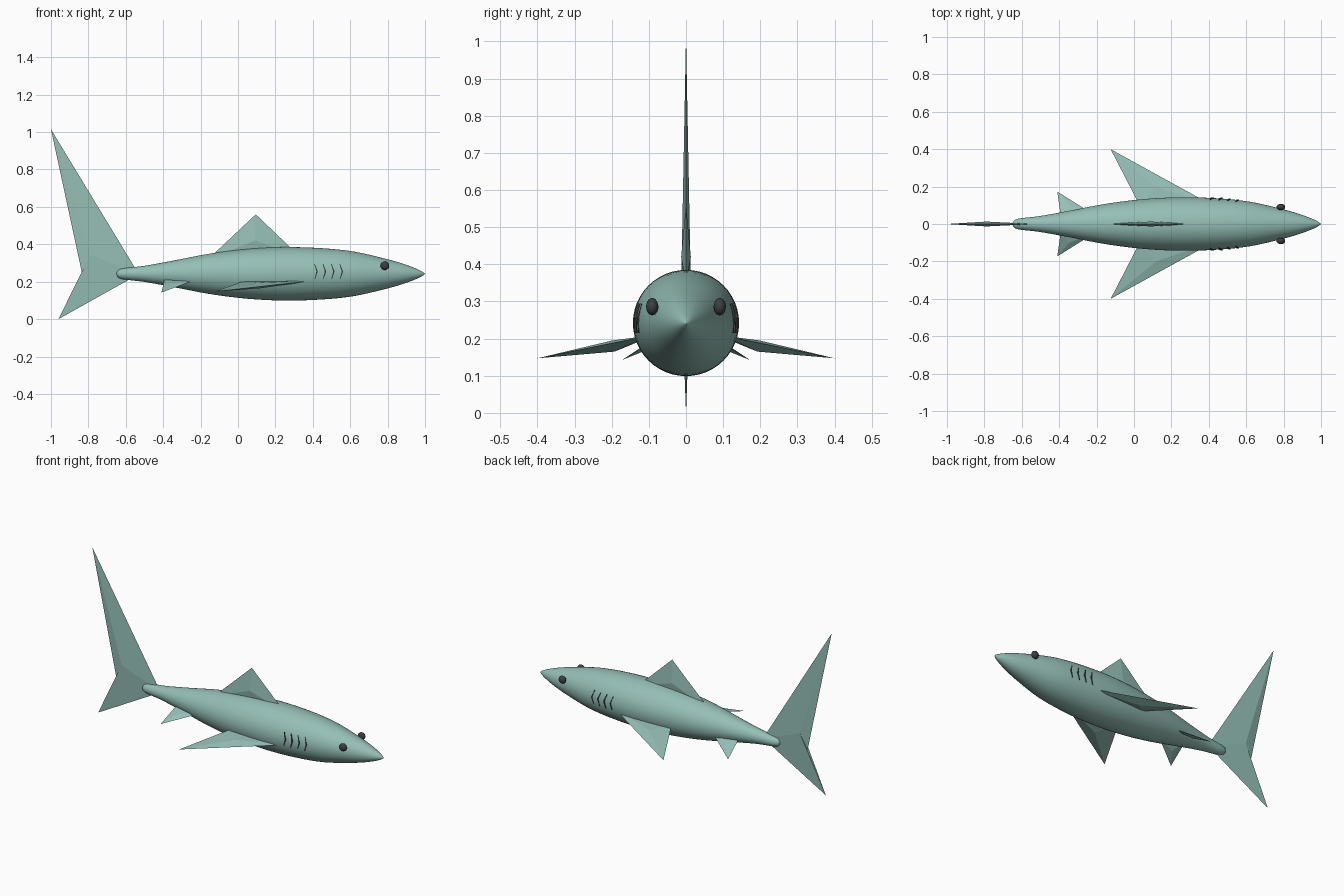
import bpy, bmesh, math
from mathutils import Vector

cube = bpy.data.objects.get("Cube")
if cube:
    bpy.data.objects.remove(cube)


def material(name, rgb):
    m = bpy.data.materials.new(name)
    m.use_nodes = True
    m.diffuse_color = (*rgb, 1)
    bsdf = m.node_tree.nodes["Principled BSDF"]
    bsdf.inputs["Base Color"].default_value = (*rgb, 1)
    bsdf.inputs["Roughness"].default_value = 0.6
    return m


SKIN = material("pale sea green", (0.30, 0.52, 0.47))
DARK = material("charcoal", (0.045, 0.05, 0.055))
AXIS = 0.242  # height of the body's centre line


def finish(name, bm, mat, smooth=False):
    bmesh.ops.recalc_face_normals(bm, faces=bm.faces)
    for f in bm.faces:
        f.smooth = smooth
    mesh = bpy.data.meshes.new(name)
    bm.to_mesh(mesh)
    bm.free()
    mesh.materials.append(mat)
    ob = bpy.data.objects.new(name, mesh)
    bpy.context.collection.objects.link(ob)
    return ob


# Body: smooth spindle turned around the x axis, (x, radius)
PROFILE = [(-0.65, 0), (-0.642, 0.018), (-0.61, 0.03), (-0.5, 0.043), (-0.35, 0.07),
           (-0.15, 0.108), (0.05, 0.133), (0.25, 0.143), (0.45, 0.137), (0.62, 0.119),
           (0.78, 0.083), (0.88, 0.055), (0.95, 0.029), (0.985, 0.012), (1.0, 0)]


def catmull(p, steps=4):
    pts = [Vector(q) for q in p]
    ext = [pts[0]] + pts + [pts[-1]]
    out = []
    for a, b, c, d in zip(ext, ext[1:], ext[2:], ext[3:]):
        for i in range(steps):
            t = i / steps
            out.append(0.5 * (2 * b + (c - a) * t + (2 * a - 5 * b + 4 * c - d) * t * t
                              + (3 * b - a - 3 * c + d) * t ** 3))
    return out + [pts[-1]]


def radius_at(x):
    for (x0, r0), (x1, r1) in zip(PROFILE, PROFILE[1:]):
        if x0 <= x <= x1:
            return r0 + (r1 - r0) * (x - x0) / (x1 - x0)
    return 0


bm = bmesh.new()
line = [bm.verts.new((p.x, 0, AXIS + max(p.y, 0))) for p in catmull(PROFILE)]
edges = [bm.edges.new(pair) for pair in zip(line, line[1:])]
bmesh.ops.spin(bm, geom=line + edges, cent=(0, 0, AXIS), axis=(1, 0, 0),
               angle=math.tau, steps=48)
bmesh.ops.remove_doubles(bm, verts=bm.verts, dist=0.0002)
finish("body", bm, SKIN, smooth=True)


# Fins: flat outline with a raised ridge point on both faces
def fin(name, outline, ridge, push):
    bm = bmesh.new()
    rim = [bm.verts.new(p) for p in outline]
    for sign in (1, -1):
        peak = bm.verts.new(Vector(ridge) + sign * Vector(push))
        for a, b in zip(rim, rim[1:] + rim[:1]):
            bm.faces.new((a, b, peak))
    finish(name, bm, SKIN)


def upright(points):
    return [(x, 0, z) for x, z in points]


fin("dorsal_fin", upright([(0.095, 0.56), (0.32, 0.345), (-0.16, 0.32)]),
    (0.09, 0, 0.42), (0, 0.013, 0))
fin("tail_fin", upright([(-1, 1.015), (-0.53, 0.24), (-0.96, 0), (-0.835, 0.25)]),
    (-0.79, 0, 0.345), (0, 0.013, 0))

for side, sy in (("left", 1), ("right", -1)):
    def at(*points):
        return [(x, y * sy, z) for x, y, z in points]

    fin(side + "_pectoral_fin",
        at((-0.125, 0.4, 0.147), (0.42, 0.1, 0.208), (0.03, 0.1, 0.203)),
        (0.12, 0.195 * sy, 0.18), (0, 0.003 * sy, 0.015))
    fin(side + "_pelvic_fin",
        at((-0.41, 0.173, 0.142), (-0.2, 0.042, 0.22), (-0.39, 0.03, 0.22)),
        (-0.345, 0.095, 0.183) if sy > 0 else (-0.345, -0.095, 0.183),
        (0, 0.004 * sy, 0.008))

    # Eye: small flattened ball
    bm = bmesh.new()
    bmesh.ops.create_icosphere(bm, subdivisions=2, radius=1)
    bmesh.ops.scale(bm, verts=bm.verts, vec=(0.024, 0.017, 0.024))
    bmesh.ops.translate(bm, verts=bm.verts, vec=(0.785, 0.091 * sy, 0.286))
    finish(side + "_eye", bm, DARK, smooth=True)

    # Gills: four thin bent slivers lying on the flank
    for i in range(4):
        x = 0.413 + i * 0.045
        r = radius_at(x)
        bm = bmesh.new()
        rings = []
        for dx, dz, w in ((-0.004, 0.053, 0.002), (0.01, 0.013, 0.004), (-0.002, -0.027, 0.002)):
            y = math.sqrt(r * r - dz * dz)
            rings.append([bm.verts.new((x + dx + ox, (y + oy) * sy, AXIS + dz))
                          for ox, oy in ((-w, -0.006), (w, -0.006), (w, 0.005), (-w, 0.005))])
        for a, b in zip(rings, rings[1:]):
            for k in range(4):
                n = (k + 1) % 4
                bm.faces.new((a[k], a[n], b[n], b[k]))
        bm.faces.new(rings[0])
        bm.faces.new(rings[-1])
        finish(f"{side}_gill_{i + 1}", bm, DARK)
